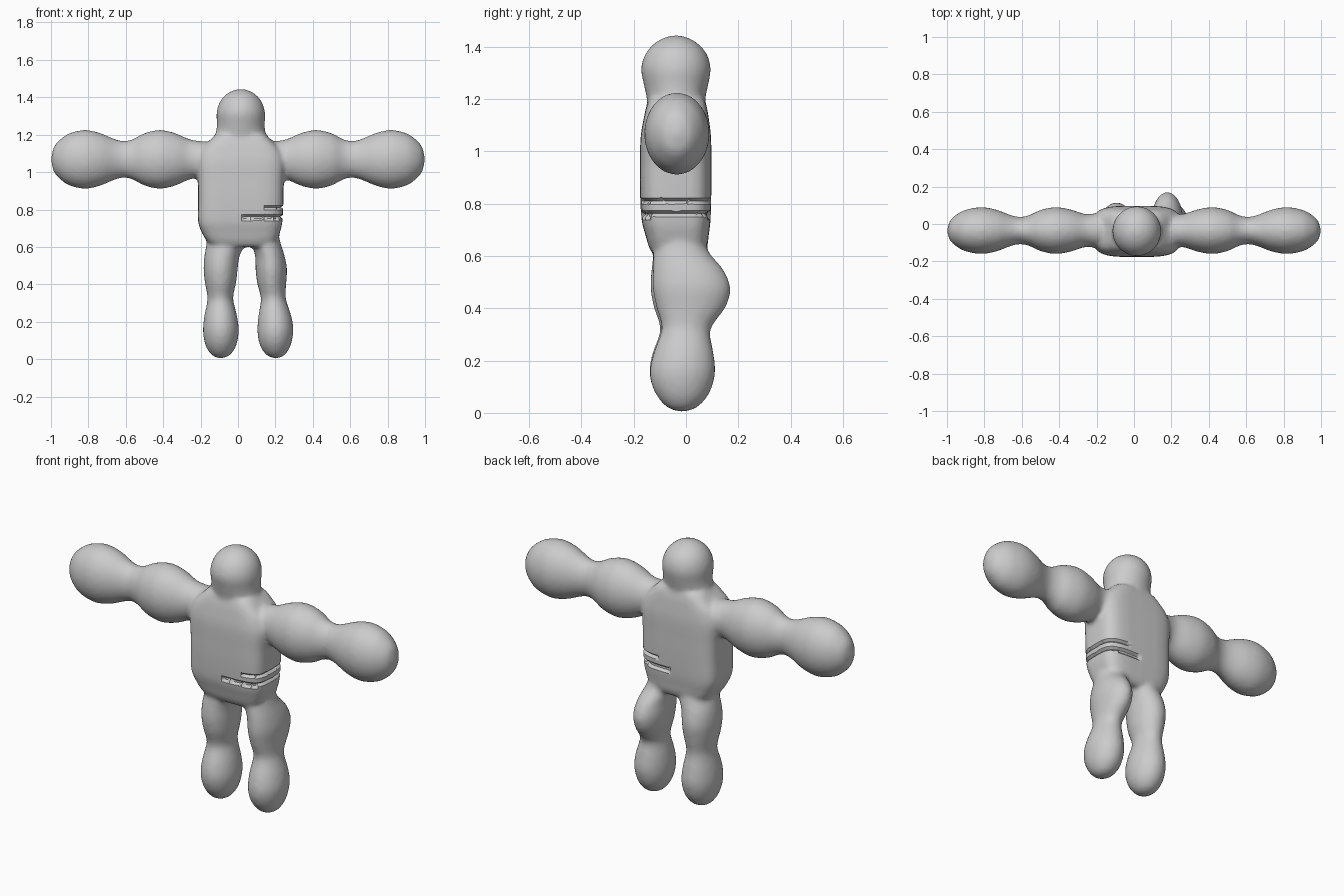
import bpy, bmesh, math
from mathutils import Vector

grey = bpy.data.materials.new("clay grey")
grey.diffuse_color = (0.6, 0.6, 0.6, 1)


def catmull(pts, steps=4):
    """Smoothly resample a list of stations."""
    p = [Vector(q) for q in pts]
    out = []
    for i in range(len(p) - 1):
        a, b, c, d = p[max(i - 1, 0)], p[i], p[i + 1], p[min(i + 2, len(p) - 1)]
        for s in range(steps):
            t = s / steps
            out.append(0.5 * (2 * b + (c - a) * t + (2 * a - 5 * b + 4 * c - d) * t ** 2
                              + (3 * b - a - 3 * c + d) * t ** 3))
    return out + [p[-1]]


def loft(bm, stations, place, power=2.0, n=32):
    """Closed skin through rounded rings: stations are (t, cu, cv, ru, rv)."""
    rings = []
    for t, cu, cv, ru, rv in catmull(stations):
        ring = []
        for k in range(n):
            a = 2 * math.pi * k / n
            c, s = math.cos(a), math.sin(a)
            u = cu + max(ru, 0.004) * math.copysign(abs(c) ** (2 / power), c)
            v = cv + max(rv, 0.004) * math.copysign(abs(s) ** (2 / power), s)
            ring.append(bm.verts.new(place(t, u, v)))
        rings.append(ring)
    faces = [bm.faces.new(rings[0]), bm.faces.new(rings[-1])]
    for r0, r1 in zip(rings, rings[1:]):
        for k in range(n):
            j = (k + 1) % n
            faces.append(bm.faces.new((r0[k], r0[j], r1[j], r1[k])))
    bmesh.ops.recalc_face_normals(bm, faces=faces)


def upright(t, u, v):
    return (u, v, t)


def spans(rows):
    """(z, x min, x max, y min, y max) to (z, centre, half size)."""
    return [(z, (a + b) / 2, (c + d) / 2, (b - a) / 2, (d - c) / 2) for z, a, b, c, d in rows]


bm = bmesh.new()

# Torso: rounded slab
loft(bm, spans([
    (0.60, -0.13, 0.17, -0.12, 0.06), (0.63, -0.165, 0.205, -0.14, 0.08),
    (0.68, -0.195, 0.225, -0.155, 0.087), (0.74, -0.214, 0.238, -0.170, 0.094),
    (0.85, -0.213, 0.243, -0.176, 0.097), (0.95, -0.215, 0.245, -0.176, 0.097),
    (1.05, -0.22, 0.25, -0.174, 0.096), (1.12, -0.20, 0.225, -0.163, 0.088),
    (1.17, -0.15, 0.18, -0.152, 0.080), (1.20, -0.12, 0.15, -0.14, 0.070)]), upright, 4.0)

# Neck and head
loft(bm, spans([
    (1.08, -0.15, 0.175, -0.14, 0.07), (1.15, -0.145, 0.172, -0.148, 0.075),
    (1.20, -0.122, 0.150, -0.150, 0.074), (1.25, -0.113, 0.143, -0.160, 0.084),
    (1.315, -0.115, 0.145, -0.172, 0.095), (1.37, -0.100, 0.130, -0.157, 0.081),
    (1.41, -0.070, 0.100, -0.125, 0.049), (1.435, -0.030, 0.060, -0.083, 0.007),
    (1.445, 0.012, 0.018, -0.041, -0.035)]), upright)

# Arms: two bulges each
ARM = [(1.0, 0, 0), (0.985, .05, .065), (0.95, .085, .107), (0.90, .111, .140),
       (0.82, .125, .157), (0.74, .113, .142), (0.66, .083, .109), (0.61, .073, .098),
       (0.56, .082, .109), (0.50, .110, .140), (0.42, .125, .157), (0.34, .113, .142),
       (0.26, .088, .108), (0.20, .092, .098), (0.12, .09, .09)]
for side in (1, -1):
    loft(bm, [(x, -0.035, 1.068, ry, rz) for x, ry, rz in ARM],
         lambda t, u, v, s=side: (s * t, u, v))

# Left leg
loft(bm, spans([
    (0.004, -0.10, -0.085, -0.022, -0.008), (0.02, -0.138, -0.045, -0.07, 0.04),
    (0.06, -0.168, -0.015, -0.108, 0.08), (0.11, -0.183, 0.0, -0.132, 0.103),
    (0.165, -0.187, 0.004, -0.140, 0.112), (0.23, -0.180, -0.005, -0.128, 0.105),
    (0.30, -0.166, -0.022, -0.102, 0.092), (0.34, -0.164, -0.025, -0.102, 0.092),
    (0.41, -0.177, -0.010, -0.125, 0.106), (0.48, -0.184, -0.002, -0.136, 0.115),
    (0.55, -0.180, 0.008, -0.132, 0.105), (0.62, -0.168, 0.04, -0.125, 0.085),
    (0.70, -0.165, 0.05, -0.13, 0.07)]), upright)

# Right leg: thigh pushed further back
loft(bm, spans([
    (0.004, 0.195, 0.21, -0.022, -0.008), (0.02, 0.155, 0.248, -0.07, 0.04),
    (0.06, 0.124, 0.276, -0.108, 0.08), (0.11, 0.108, 0.291, -0.132, 0.103),
    (0.165, 0.104, 0.296, -0.138, 0.112), (0.23, 0.109, 0.285, -0.124, 0.105),
    (0.30, 0.121, 0.262, -0.098, 0.092), (0.34, 0.120, 0.254, -0.095, 0.105),
    (0.41, 0.102, 0.258, -0.115, 0.155), (0.48, 0.094, 0.262, -0.128, 0.170),
    (0.55, 0.092, 0.250, -0.127, 0.142), (0.62, 0.072, 0.228, -0.125, 0.085),
    (0.70, 0.05, 0.21, -0.13, 0.07)]), upright)

mesh = bpy.data.meshes.new("body")
bm.to_mesh(mesh)
bm.free()
mesh.materials.append(grey)
body = bpy.data.objects.new("body", mesh)
bpy.context.collection.objects.link(body)

# Fuse the parts into one soft skin
fuse = body.modifiers.new("fuse", 'REMESH')
fuse.mode = 'VOXEL'
fuse.voxel_size = 0.012
soften = body.modifiers.new("soften", 'SMOOTH')
soften.factor = 0.5
soften.iterations = 5
graph = bpy.context.evaluated_depsgraph_get()
skin = bpy.data.meshes.new_from_object(body.evaluated_get(graph))
body.modifiers.clear()
body.data = skin
skin.materials.clear()
skin.materials.append(grey)

# Thin creases pressed in round the waist: box minimum and maximum corners
CREASES = [((0.02, -0.20, 0.750), (0.27, -0.13, 0.764)),
           ((0.14, -0.20, 0.800), (0.27, -0.13, 0.814)),
           ((0.20, -0.14, 0.753), (0.27, 0.06, 0.767)),
           ((0.20, -0.14, 0.806), (0.27, 0.06, 0.820)),
           ((0.03, 0.05, 0.750), (0.27, 0.12, 0.764)),
           ((0.11, 0.05, 0.800), (0.25, 0.12, 0.814))]
bm = bmesh.new()
bm.from_mesh(skin)
bm.normal_update()
pressed = [(v, v.normal.copy()) for v in bm.verts
           if any(all(lo[i] <= v.co[i] <= hi[i] for i in range(3)) for lo, hi in CREASES)]
for v, normal in pressed:
    v.co -= normal * 0.014
for f in bm.faces:
    f.smooth = True
    f.material_index = 0
bm.to_mesh(skin)
bm.free()

# Soft shading, crisp only at the creases
bpy.context.view_layer.objects.active = body
body.select_set(True)
bpy.ops.object.shade_smooth_by_angle(angle=math.radians(40))
